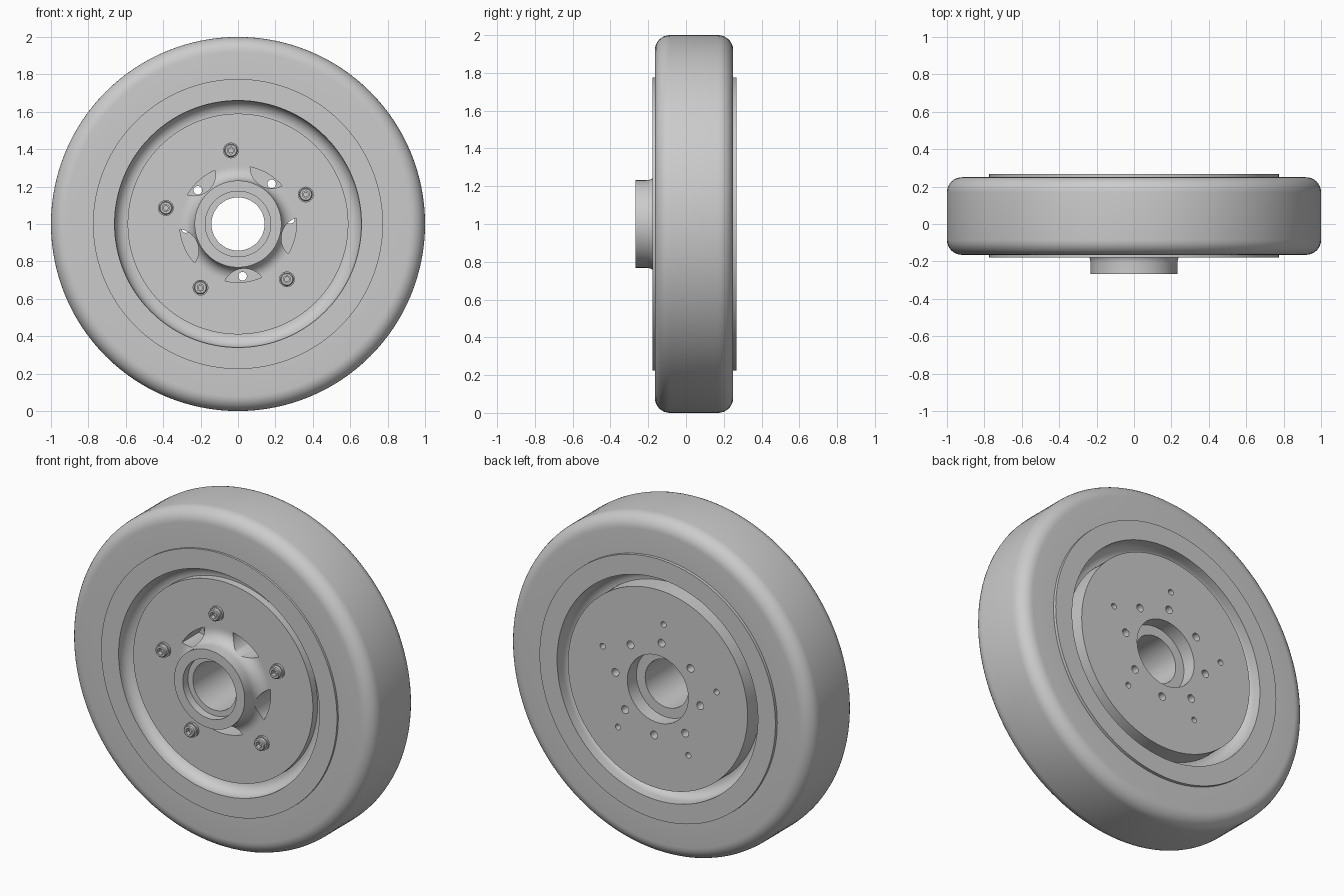
import bpy
import bmesh
from math import sin, cos, pi, radians
from mathutils import Matrix, Vector

if "Cube" in bpy.data.objects:
    bpy.data.objects.remove(bpy.data.objects["Cube"], do_unlink=True)

grey = bpy.data.materials.new("light grey")
grey.use_nodes = True
colour = (0.6, 0.6, 0.6, 1)
grey.diffuse_color = colour
grey.node_tree.nodes["Principled BSDF"].inputs["Base Color"].default_value = colour

AXLE = Vector((0, 0, 1))


def add_object(name, bm):
    bmesh.ops.recalc_face_normals(bm, faces=bm.faces)
    mesh = bpy.data.meshes.new(name)
    bm.to_mesh(mesh)
    bm.free()
    mesh.materials.append(grey)
    obj = bpy.data.objects.new(name, mesh)
    obj.location = AXLE
    bpy.context.collection.objects.link(obj)
    return obj


def arc(r, y, size, start, end, steps=8):
    """Rounded corner in the (radius, y) plane."""
    angles = [radians(start + (end - start) * i / steps) for i in range(steps + 1)]
    return [(r + size * cos(a), y + size * sin(a)) for a in angles]


def lathe(name, profile, steps=128):
    """Turn a closed (radius, y) profile around the axle."""
    bm = bmesh.new()
    rings = []
    for i in range(steps):
        a = 2 * pi * i / steps
        rings.append([bm.verts.new((r * cos(a), y, r * sin(a))) for r, y in profile])
    n = len(profile)
    for i in range(steps):
        here, after = rings[i], rings[(i + 1) % steps]
        for j in range(n):
            k = (j + 1) % n
            bm.faces.new((here[j], here[k], after[k], after[j]))
    return add_object(name, bm)


def polar(radius, angle, y=0):
    return Vector((radius * cos(radians(angle)), y, radius * sin(radians(angle))))


def pins(name, radius, angles, size, y0, y1, sides=24):
    """Cylinders along the axle direction, set on a circle."""
    bm = bmesh.new()
    for a in angles:
        place = Matrix.Translation(polar(radius, a, (y0 + y1) / 2)) @ Matrix.Rotation(pi / 2, 4, "X")
        bmesh.ops.create_cone(bm, cap_ends=True, segments=sides, radius1=size,
                              radius2=size, depth=y1 - y0, matrix=place)
    return add_object(name, bm)


def cut(obj, cutter):
    cutter.hide_render = True
    mod = obj.modifiers.new("cut", "BOOLEAN")
    mod.operation = "DIFFERENCE"
    mod.solver = "EXACT"
    mod.object = cutter
    bpy.context.view_layer.objects.active = obj
    bpy.ops.object.modifier_apply(modifier=mod.name)
    bpy.data.objects.remove(cutter, do_unlink=True)


def smooth(obj):
    bpy.ops.object.select_all(action="DESELECT")
    obj.select_set(True)
    bpy.context.view_layer.objects.active = obj
    bpy.ops.object.shade_smooth_by_angle(angle=radians(30))


bolt_angles = [95.5 + 72 * i for i in range(5)]
hole_angles = [5 + 45 * i for i in range(8)]

# Tyre with rounded shoulders
tyre = lathe("tyre", [(0.76, -0.165)] + arc(0.92, -0.085, 0.08, -90, 0)
             + arc(0.92, 0.17, 0.08, 0, 90) + [(0.76, 0.25)])

# Rim ring, with hollow fillets leading to the web on both sides
rim = lathe("rim", [(0.775, -0.178), (0.66, -0.178)]
            + arc(0.59, -0.165, 0.07, 0, 90)
            + [(0.57, -0.095), (0.57, 0.15)]
            + arc(0.59, 0.22, 0.07, -90, 0)
            + [(0.66, 0.268), (0.775, 0.268)])

# Raised centre disc with a front pocket for the hub
disc = lathe("centre_disc", [(0.59, -0.14), (0.312, -0.14), (0.312, 0.02), (0.2, 0.02),
                             (0.2, 0.265), (0.59, 0.265)])
cut(disc, pins("through_hole_cutter", 0.28, hole_angles, 0.023, -0.1, 0.4))
cut(disc, pins("bolt_hole_cutter", 0.395, bolt_angles, 0.017, 0.1, 0.4))

# Hub with stepped bore and flared foot, scooped between its five lobes
hub = lathe("hub", [(0.175, -0.268), (0.232, -0.268)]
            + arc(0.302, -0.21, 0.07, 180, 90)
            + [(0.312, -0.14), (0.312, 0.02), (0.2, 0.02), (0.2, 0.18),
               (0.142, 0.18), (0.142, -0.22), (0.175, -0.22)])
cut(hub, pins("scoop_cutter", 0.355, [a + 36 for a in bolt_angles], 0.115, -0.215, 0.1, 48))
cut(hub, pins("through_hole_cutter", 0.28, hole_angles, 0.023, -0.12, 0.4))

# Socket-head bolts with chamfered heads
bolt_profile = [(0.012, -0.178), (0.03, -0.178), (0.035, -0.173), (0.035, -0.153),
                (0.042, -0.153), (0.042, -0.135), (0.012, -0.135)]
bolts = []
for i, angle in enumerate(bolt_angles):
    bolt = lathe(f"bolt_{i + 1}", bolt_profile, 32)
    cut(bolt, pins("socket_cutter", 0, [0], 0.02, -0.2, -0.155, 6))
    bolt.location = AXLE + polar(0.395, angle)
    bolts.append(bolt)

for obj in [tyre, rim, disc, hub] + bolts:
    smooth(obj)
